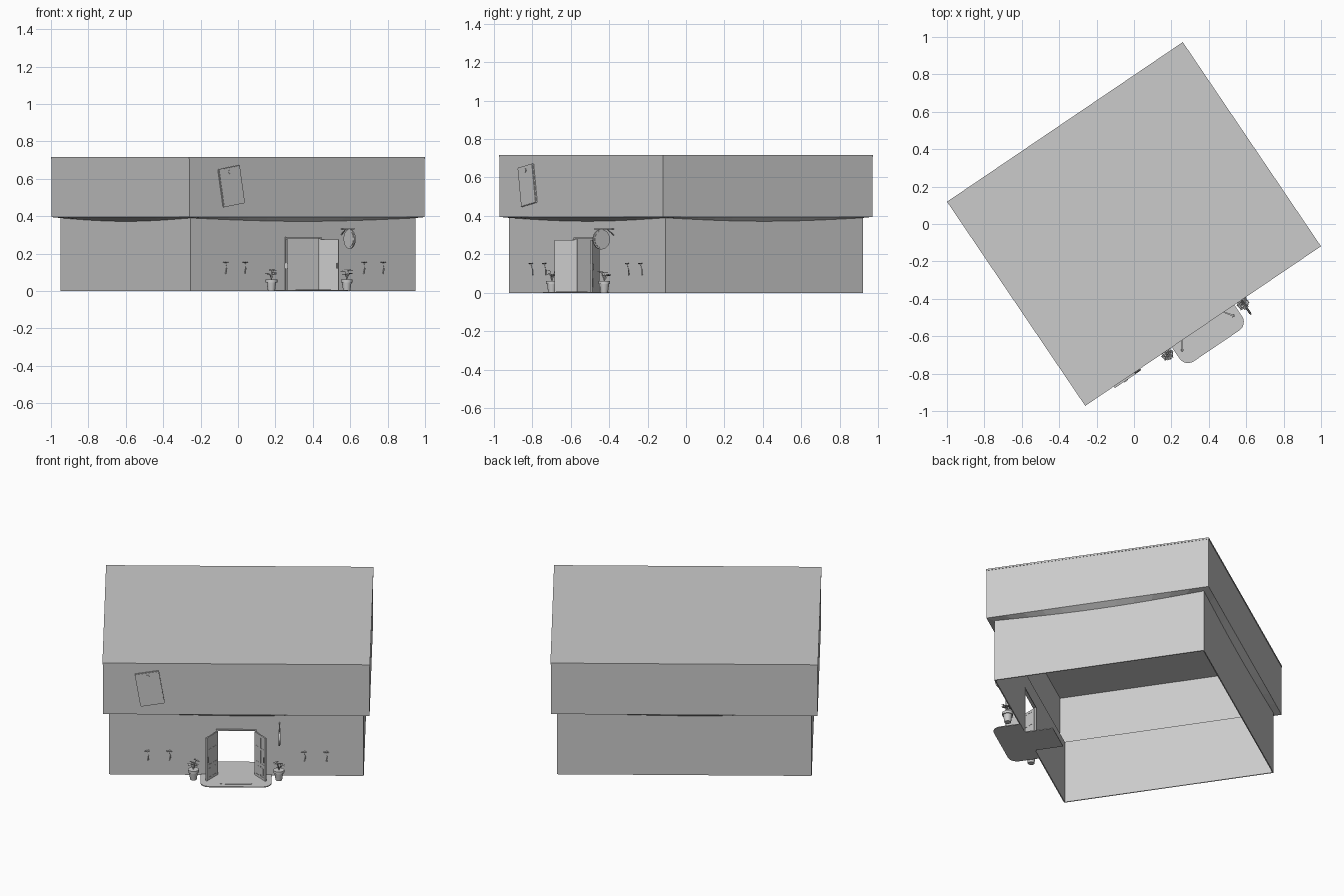
import bpy, bmesh, math, random
from mathutils import Matrix, Vector

cube = bpy.data.objects.get("Cube")
if cube:
    bpy.data.objects.remove(cube)

random.seed(4)
TURN = math.radians(34.1)      # whole shop is turned on its plot
WX, WY = 0.725, 0.62           # half size of lower walls
UX, UY = 0.759, 0.657          # half size of upper storey
EAVE, TOP = 0.395, 0.716
DOOR_W, DOOR_H = 0.107, 0.28


def material(name, value):
    mat = bpy.data.materials.new(name)
    mat.use_nodes = True
    mat.diffuse_color = (*value, 1)
    mat.node_tree.nodes["Principled BSDF"].inputs["Base Color"].default_value = (*value, 1)
    return mat


GREY = material("plain grey", (0.6, 0.6, 0.6))


def finish(bm, name, smooth=False):
    mesh = bpy.data.meshes.new(name)
    bm.to_mesh(mesh)
    bm.free()
    obj = bpy.data.objects.new(name, mesh)
    bpy.context.collection.objects.link(obj)
    obj.rotation_euler.z = TURN
    mesh.materials.append(GREY)
    if smooth:
        bpy.ops.object.select_all(action='DESELECT')
        obj.select_set(True)
        bpy.context.view_layer.objects.active = obj
        bpy.ops.object.shade_smooth_by_angle(angle=math.radians(40))
    return obj


def add_box(bm, lo, hi, matrix=Matrix()):
    size = Vector(hi) - Vector(lo)
    mid = (Vector(hi) + Vector(lo)) / 2
    bmesh.ops.create_cube(bm, size=1, matrix=matrix @ Matrix.Translation(mid) @ Matrix.Diagonal((*size, 1)))


def box(name, lo, hi):
    bm = bmesh.new()
    add_box(bm, lo, hi)
    return finish(bm, name)


def rod(bm, a, b, r=0.003, r2=None, sides=8):
    a, b = Vector(a), Vector(b)
    turn = (b - a).to_track_quat('Z', 'Y').to_matrix().to_4x4()
    bmesh.ops.create_cone(bm, cap_ends=True, segments=sides, radius1=r, radius2=r if r2 is None else r2,
                          depth=(b - a).length, matrix=Matrix.Translation((a + b) / 2) @ turn)


def leaf(bm, base, direction, length, width):
    # Folded pointed leaf
    base, d = Vector(base), Vector(direction).normalized()
    side = d.cross(Vector((0, 0, 1))).normalized() * width
    mid = base + d * length * 0.5
    tip = base + d * length - Vector((0, 0, length * 0.25))
    low, left, right, end = [bm.verts.new(p) for p in (base, mid + side, mid - side, tip)]
    bm.faces.new((low, left, end))
    bm.faces.new((low, end, right))


# Lower walls, open underneath, with a doorway in the front
T = 0.006
bm = bmesh.new()
add_box(bm, (-WX, WY - T, 0), (WX, WY, EAVE))
for s in (-1, 1):
    x0, x1 = sorted((s * WX, s * (WX - T)))
    add_box(bm, (x0, -WY, 0), (x1, WY, EAVE))
    x0, x1 = sorted((s * WX, s * DOOR_W))
    add_box(bm, (x0, -WY, 0), (x1, -WY + T, EAVE))
add_box(bm, (-DOOR_W, -WY, DOOR_H), (DOOR_W, -WY + T, EAVE))
finish(bm, "lower_walls")

# Upper storey walls and roof slab
bm = bmesh.new()
for s in (-1, 1):
    x0, x1 = sorted((s * UX, s * (UX - T)))
    add_box(bm, (x0, -UY, EAVE), (x1, UY, TOP - 0.01))
    y0, y1 = sorted((s * UY, s * (UY - T)))
    add_box(bm, (-UX, y0, EAVE), (UX, y1, TOP - 0.01))
finish(bm, "upper_walls")
box("roof", (-UX - 0.002, -UY - 0.002, TOP - 0.01), (UX + 0.002, UY + 0.002, TOP))

# Underside of the overhang, sagging a little midway along each wall
bm = bmesh.new()
corners = [(-1, -1), (1, -1), (1, 1), (-1, 1)]
for i, a in enumerate(corners):
    b = corners[(i + 1) % 4]
    last = None
    for k in range(13):
        t = k / 12
        x, y = a[0] + (b[0] - a[0]) * t, a[1] + (b[1] - a[1]) * t
        pair = (bm.verts.new((x * UX, y * UY, EAVE)),
                bm.verts.new((x * WX, y * WY, EAVE - 0.005 - 0.018 * math.sin(math.pi * t))))
        if last:
            bm.faces.new((last[0], last[1], pair[1], pair[0]))
        last = pair
finish(bm, "overhang_underside")

# Door frame
bm = bmesh.new()
for s in (-1, 1):
    x0, x1 = sorted((s * DOOR_W, s * (DOOR_W + 0.008)))
    add_box(bm, (x0, -WY - 0.008, 0), (x1, -WY + 0.01, DOOR_H + 0.008))
add_box(bm, (-DOOR_W, -WY - 0.008, DOOR_H), (DOOR_W, -WY + 0.01, DOOR_H + 0.008))
finish(bm, "door_frame")

# Two open door leaves with panels and a handle
for s, name in ((-1, "right_door"), (1, "left_door")):
    bm = bmesh.new()
    m = Matrix.Translation((s * DOOR_W, -WY, 0)) @ Matrix.Rotation(s * math.radians(-55.5), 4, 'Z')
    L = 0.11

    def part(x0, x1, z0, z1, t=0.004):
        lo, hi = sorted((s * x0, s * x1))
        add_box(bm, (lo, -t, z0), (hi, t, z1), m)

    part(0, L, 0.005, DOOR_H - 0.005, 0.0025)
    for x in (0, 0.048, L - 0.014):
        part(x, x + 0.014, 0.005, DOOR_H - 0.005)
    for z in (0.005, 0.085, 0.18, DOOR_H - 0.02):
        part(0, L, z, z + 0.015)
    part(0.022, 0.088, 0.03, 0.075)
    part(L - 0.012, L - 0.006, 0.12, 0.15, 0.01)
    finish(bm, name)

# Step with rounded outer corners, inner floor and doormat
bm = bmesh.new()
ring = []
R = 0.055
for sx, start in ((1, 0), (-1, 90)):
    for k in range(7):
        a = math.radians(start + 15 * k)
        ring.append((sx * (0.202 - R) + R * math.cos(a), -(0.787 - R) - R * math.sin(a)))
ring += [(-0.202, -WY), (0.202, -WY)]
face = bm.faces.new([bm.verts.new((x, y, 0)) for x, y in ring])
up = bmesh.ops.extrude_face_region(bm, geom=[face])
bmesh.ops.translate(bm, vec=(0, 0, 0.005), verts=[v for v in up["geom"] if isinstance(v, bmesh.types.BMVert)])
bmesh.ops.recalc_face_normals(bm, faces=bm.faces)
finish(bm, "front_step")
box("inner_floor", (-DOOR_W, -WY, 0), (DOOR_W, -0.45, 0.005))
box("doormat", (-0.09, -0.755, 0.005), (0.09, -0.68, 0.008))

# Tilted tag plate with a ring on the upper front
bm = bmesh.new()
tag = Matrix.Translation((-0.492, -UY, 0.56)) @ Matrix.Rotation(math.radians(-9.5), 4, 'Y')
add_box(bm, (-0.07, -0.012, -0.103), (0.07, 0, 0.103), tag)
bmesh.ops.bevel(bm, geom=bm.edges[:], offset=0.003, segments=2, affect='EDGES')
rod(bm, tag @ Vector((0, 0, 0.078)), tag @ Vector((0, -0.016, 0.078)), 0.011, sides=20)
finish(bm, "tag_sign", True)

# Round hanging sign, edge-on to the wall
SX, SY, SZ = 0.247, -0.70, 0.278
bm = bmesh.new()
rod(bm, (SX - 0.004, SY, SZ), (SX + 0.004, SY, SZ), 0.052, sides=32)
rod(bm, (SX - 0.006, SY, SZ), (SX + 0.006, SY, SZ), 0.044, sides=32)
rod(bm, (SX, -WY, 0.332), (SX, -0.745, 0.332))
rod(bm, (SX, -WY, 0.3), (SX, -0.665, 0.332))
rod(bm, (SX, SY, 0.32), (SX, SY, 0.334), 0.004)
finish(bm, "hanging_sign", True)

# Potted plants on both sides of the door
for s, side in ((-1, "right"), (1, "left")):
    c = Vector((s * 0.243, -0.678, 0))
    bm = bmesh.new()
    rod(bm, c, c + Vector((0, 0, 0.05)), 0.019, 0.026, 20)
    rod(bm, c + Vector((0, 0, 0.046)), c + Vector((0, 0, 0.062)), 0.031, 0.031, 20)
    finish(bm, side + "_pot", True)
    bm = bmesh.new()
    for k in range(9):
        a = k * 2.4
        out = Vector((math.cos(a), math.sin(a), 0))
        head = c + out * random.uniform(0.004, 0.018) + Vector((0, 0, random.uniform(0.085, 0.115)))
        rod(bm, c + Vector((0, 0, 0.06)), head, 0.0012, sides=5)
        for turn in (-0.7, 0.7):
            d = Matrix.Rotation(turn, 3, 'Z') @ out + Vector((0, 0, 0.25))
            leaf(bm, head, d, 0.026, 0.007)
    finish(bm, side + "_plant")

# Small wall flowers
for i, x in enumerate((-0.506, -0.382, 0.386, 0.51)):
    bm = bmesh.new()
    top = Vector((x, -WY - 0.012, 0.15))
    rod(bm, (x + 0.004, -WY - 0.004, 0.092), (x + 0.008, -WY - 0.008, 0.122), 0.004, 0.0025, 6)
    rod(bm, (x + 0.008, -WY - 0.008, 0.122), top, 0.0008, sides=4)
    for k in range(6):
        a = math.radians(60 * k + 15)
        leaf(bm, top, (math.cos(a), 0.5 * math.sin(a), 0.35), 0.02, 0.005)
    finish(bm, f"wall_flower_{i + 1}")
